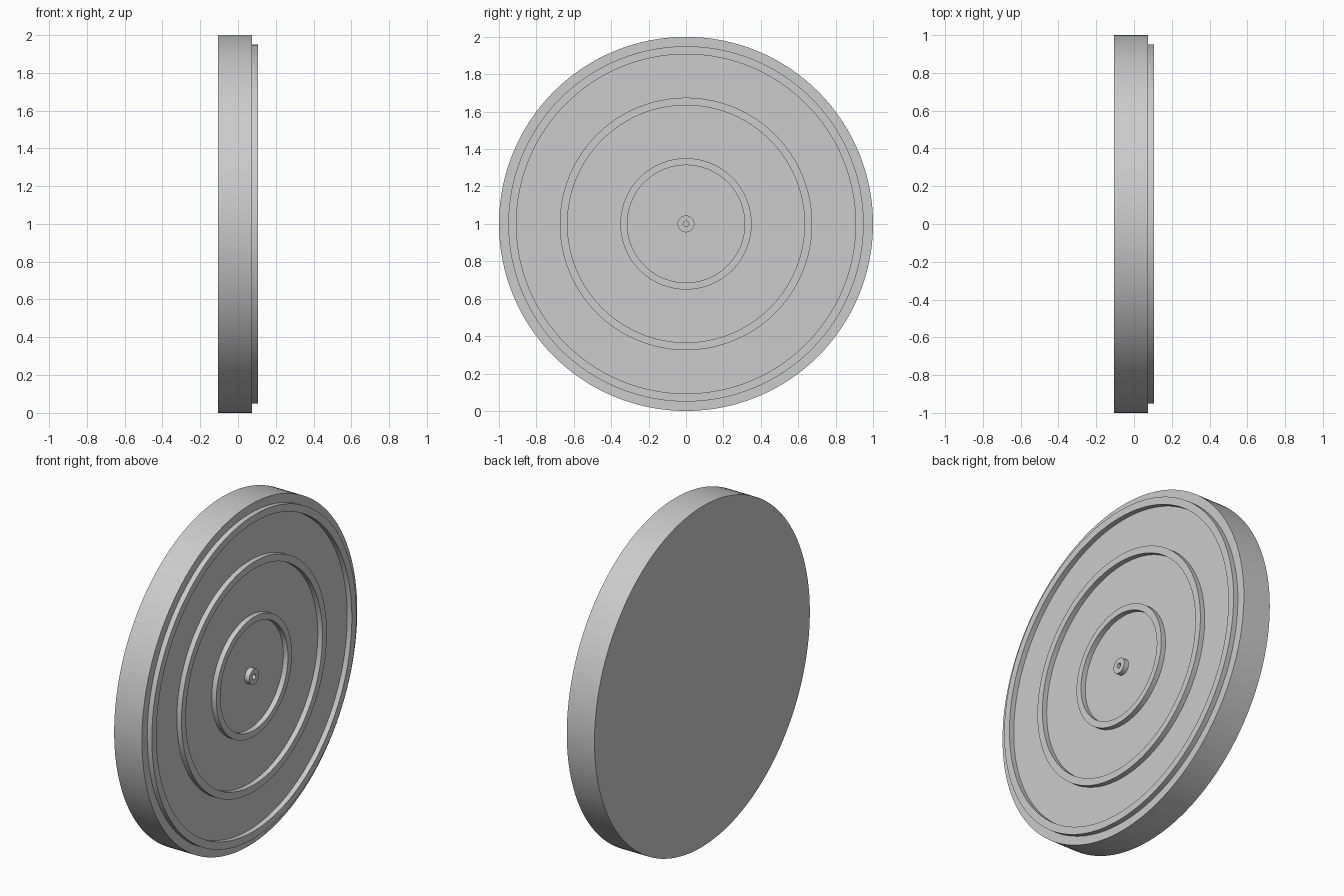
import bpy, bmesh
from math import cos, sin, tau

if "Cube" in bpy.data.objects:
    bpy.data.objects.remove(bpy.data.objects["Cube"])

SEGMENTS = 128
BACK, FACE, RIDGE = -0.105, 0.075, 0.105
EMBED = 0.005


def lathe(name, profile, closed):
    """Turn (x, radius) points around the x axis, centred at z = 1."""
    bm = bmesh.new()
    loops = []
    for x, r in profile:
        loops.append([bm.verts.new((x, r * cos(tau * i / SEGMENTS), 1 + r * sin(tau * i / SEGMENTS)))
                      for i in range(SEGMENTS)])
    pairs = list(zip(loops, loops[1:]))
    if closed:
        pairs.append((loops[-1], loops[0]))
    else:
        bm.faces.new(loops[0])
        bm.faces.new(loops[-1])
    for a, b in pairs:
        for i in range(SEGMENTS):
            j = (i + 1) % SEGMENTS
            bm.faces.new((a[i], a[j], b[j], b[i]))
    bmesh.ops.recalc_face_normals(bm, faces=bm.faces)
    mesh = bpy.data.meshes.new(name)
    bm.to_mesh(mesh)
    bm.free()
    obj = bpy.data.objects.new(name, mesh)
    bpy.context.collection.objects.link(obj)
    bpy.ops.object.select_all(action='DESELECT')
    obj.select_set(True)
    bpy.context.view_layer.objects.active = obj
    bpy.ops.object.shade_smooth_by_angle(angle=0.5)
    return obj


# Solid plate with a plain back
lathe("disc", [(BACK, 1.0), (FACE, 1.0)], closed=False)

# Raised concentric ridges on the right face
for name, inner, outer in (("outer_ring", 0.907, 0.95),
                           ("middle_ring", 0.634, 0.675),
                           ("inner_ring", 0.314, 0.351),
                           ("centre_ring", 0.015, 0.045)):
    lathe(name, [(FACE - EMBED, inner), (FACE - EMBED, outer),
                 (RIDGE, outer), (RIDGE, inner)], closed=True)
